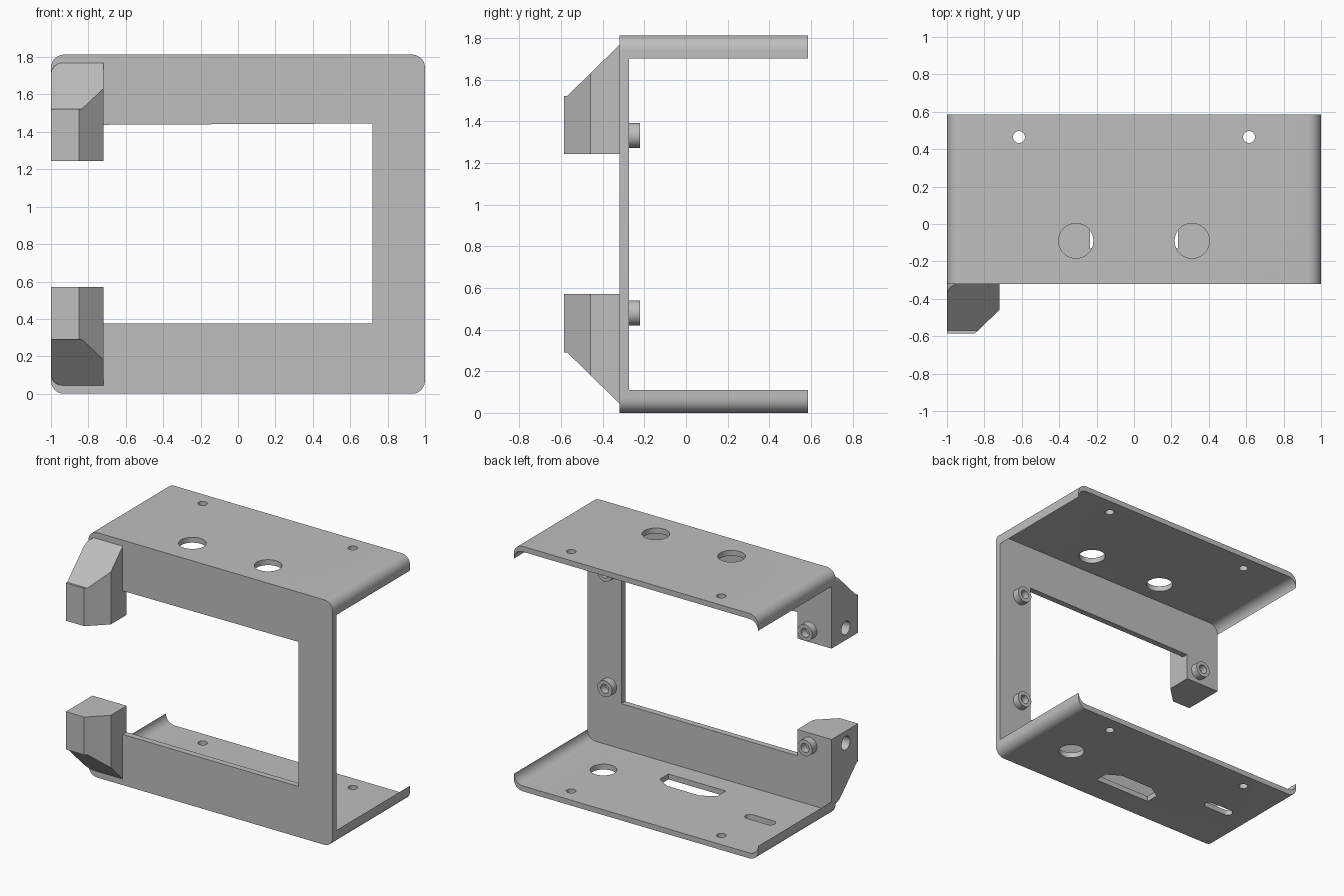
import bpy
import bmesh
from math import sin, cos, pi, radians

cube = bpy.data.objects.get("Cube")
if cube:
    bpy.data.objects.remove(cube, do_unlink=True)

H = 1.813                    # overall height
FRONT, INNER, BACK = -0.32, -0.275, 0.585
R = 0.07                     # bend radius
T = 0.04                     # sheet thickness

grey = bpy.data.materials.new("plain_grey")
grey.use_nodes = True
grey.diffuse_color = (0.52, 0.52, 0.52, 1)
grey.node_tree.nodes["Principled BSDF"].inputs["Base Color"].default_value = (0.52, 0.52, 0.52, 1)


def arc(cx, cy, r, a0, a1, n=10):
    angles = [radians(a0 + (a1 - a0) * i / n) for i in range(n + 1)]
    return [(cx + r * cos(a), cy + r * sin(a)) for a in angles]


def circle(cx, cy, r, n=32):
    return arc(cx, cy, r, 0, 360, n)[:-1]


def prism(name, pts, axis, lo, hi):
    """Extrude a 2D outline along the named axis."""
    place = {"x": lambda u, v, w: (w, u, v),
             "y": lambda u, v, w: (u, w, v),
             "z": lambda u, v, w: (u, v, w)}[axis]
    bm = bmesh.new()
    rings = [[bm.verts.new(place(u, v, w)) for u, v in pts] for w in (lo, hi)]
    for ring in rings:
        bm.faces.new(ring)
    for i in range(len(pts)):
        j = (i + 1) % len(pts)
        bm.faces.new((rings[0][i], rings[0][j], rings[1][j], rings[1][i]))
    bmesh.ops.recalc_face_normals(bm, faces=bm.faces)
    mesh = bpy.data.meshes.new(name)
    bm.to_mesh(mesh)
    bm.free()
    mesh.materials.append(grey)
    obj = bpy.data.objects.new(name, mesh)
    bpy.context.collection.objects.link(obj)
    return obj


def select(obj):
    bpy.ops.object.select_all(action="DESELECT")
    obj.select_set(True)
    bpy.context.view_layer.objects.active = obj


def combine(obj, cutters, operation="DIFFERENCE"):
    for cutter in cutters:
        cutter.hide_render = True
        mod = obj.modifiers.new("cut", "BOOLEAN")
        mod.operation = operation
        mod.solver = "EXACT"
        mod.object = cutter
        select(obj)
        bpy.ops.object.modifier_apply(modifier=mod.name)
        bpy.data.objects.remove(cutter, do_unlink=True)
    return obj


def smooth(obj):
    select(obj)
    bpy.ops.object.shade_smooth_by_angle(angle=radians(30))


def flip(pts, upper):
    return [(u, H - v) for u, v in pts] if upper else pts


# Front frame: rounded C-shaped sheet, open on the right side
half = [(-0.72, 0.375), (-0.72, 0.57), (-1, 0.57)] \
    + arc(-1 + R, R, R, 180, 270) + arc(1 - R, R, R, 270, 360)
opening = [(0.72, H - 0.368), (0.72, 0.375)]
outline = half + flip(half, True)[::-1] + opening
smooth(prism("front_frame", outline, "y", FRONT, INNER))

# Top and bottom trays with curled side lips
tray = arc(-1 + R, R, R, 180, 270) + arc(1 - R, R, R, 270, 360) \
    + arc(1 - R, R + T, R, 360, 270) + arc(-1 + R, R + T, R, 270, 180)
slot = arc(-0.60, 0.11, 0.035, -90, 90) + arc(-0.77, 0.11, 0.035, 90, 270)
port = [(-0.235, -0.13), (0.235, -0.13), (0.235, -0.03),
        (0.135, 0.03), (-0.135, 0.03), (-0.235, -0.03)]
screws = [circle(s * 0.615, 0.465, 0.032) for s in (-1, 1)]
holes = {"bottom_tray": screws + [circle(0.63, 0.065, 0.09), port, slot],
         "top_tray": screws + [circle(s * 0.31, -0.09, 0.093) for s in (-1, 1)]}
for name, cuts in holes.items():
    obj = prism(name, flip(tray, name == "top_tray"), "y", INNER, BACK)
    z = H - 0.05 if name == "top_tray" else 0.0
    smooth(combine(obj, [prism("cutter", c, "z", z - 0.05, z + 0.1) for c in cuts]))

# Chamfered corner blocks and threaded standoffs, lower and upper
side = [(FRONT, 0.045), (FRONT, 0.565), (-0.585, 0.565), (-0.585, 0.29), (-0.57, 0.29)]
side[1:3] = [(FRONT, 0.57), (-0.585, 0.57)]
plan = [(-1.1, FRONT + 0.1), (-1.1, -0.585), (-0.85, -0.585), (-0.72, -0.46), (-0.72, FRONT + 0.1)]
face = [(-0.7, 0.7), (-1, 0.7)] + arc(-0.94, 0.105, 0.06, 180, 270) + [(-0.7, 0.045)]
for upper in (False, True):
    level = "upper" if upper else "lower"
    z = H - 0.48 if upper else 0.48
    block = prism(level + "_corner_block", flip(side, upper), "x", -1.05, -0.65)
    combine(block, [prism("cutter", plan, "z", -0.1, H + 0.1),
                    prism("cutter", flip(face, upper), "y", -0.7, -0.2)], "INTERSECT")
    combine(block, [prism("cutter", circle(-0.44, z, 0.05), "x", -1.1, -0.85)])
    smooth(block)
    for s, label in ((-1, "right"), (1, "left")):
        post = prism(f"{level}_{label}_standoff", circle(s * 0.82, z, 0.06), "y", INNER, -0.22)
        combine(post, [prism("cutter", circle(s * 0.82, z, 0.033), "y", INNER - 0.1, -0.1)])
        smooth(post)
